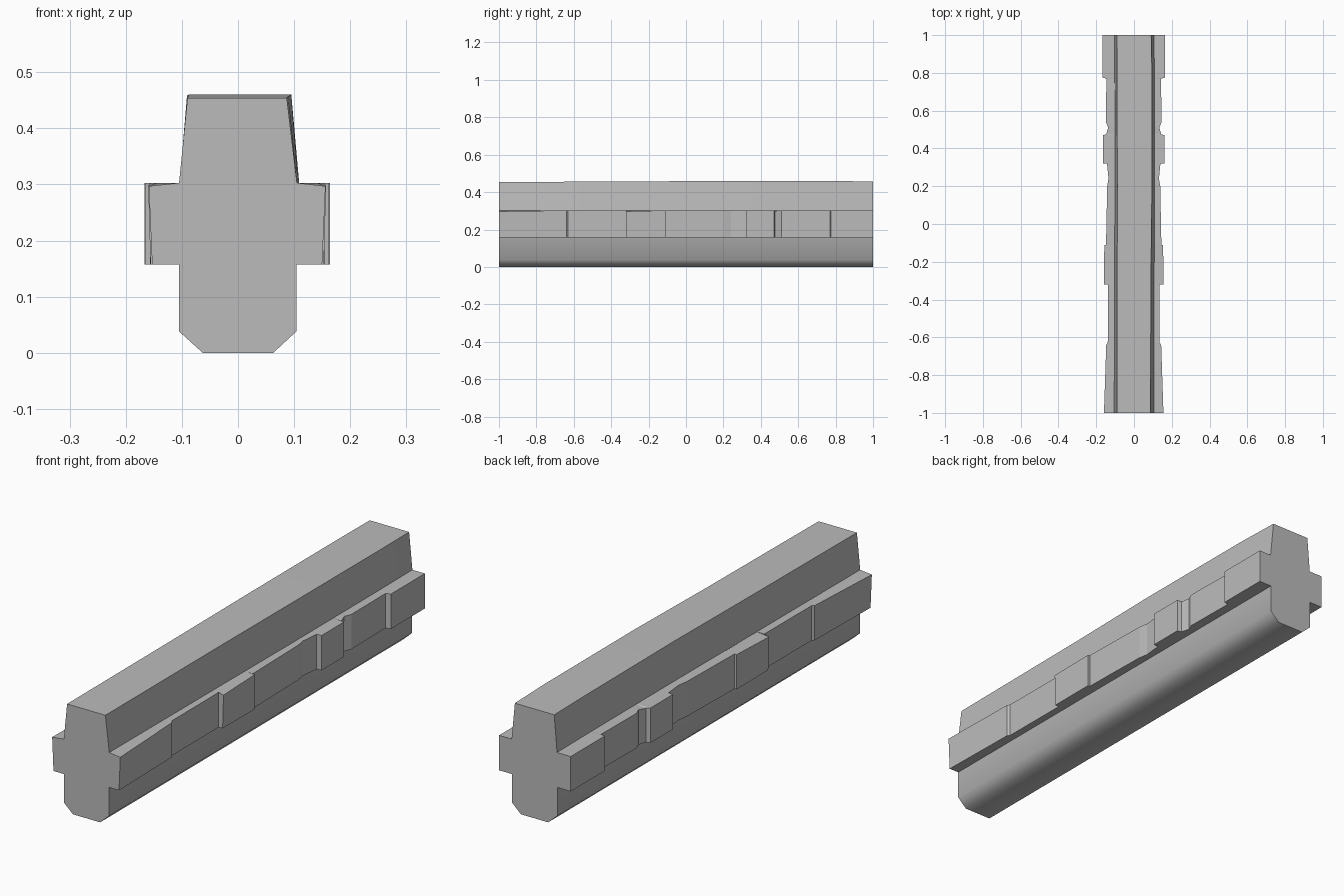
import bpy
import bmesh
from math import radians

cube = bpy.data.objects.get("Cube")
if cube:
    bpy.data.objects.remove(cube, do_unlink=True)

grey = bpy.data.materials.new("light grey")
grey.use_nodes = True
colour = (0.5, 0.5, 0.5, 1)
grey.diffuse_color = colour
grey.node_tree.nodes["Principled BSDF"].inputs["Base Color"].default_value = colour


def loft(name, sections):
    """Join matching closed sections into a capped solid."""
    bm = bmesh.new()
    rings = [[bm.verts.new(p) for p in s] for s in sections]
    n = len(rings[0])
    for a, b in zip(rings, rings[1:]):
        for i in range(n):
            j = (i + 1) % n
            bm.faces.new((a[i], a[j], b[j], b[i]))
    bm.faces.new(rings[0])
    bm.faces.new(rings[-1])
    bmesh.ops.remove_doubles(bm, verts=bm.verts, dist=0.0002)
    bmesh.ops.dissolve_degenerate(bm, edges=bm.edges, dist=0.0002)
    bmesh.ops.recalc_face_normals(bm, faces=bm.faces)
    mesh = bpy.data.meshes.new(name)
    bm.to_mesh(mesh)
    bm.free()
    mesh.materials.append(grey)
    obj = bpy.data.objects.new(name, mesh)
    bpy.context.collection.objects.link(obj)
    return obj


# Main beam: chamfered foot and tapered crown that sways slightly along its length
def beam_section(y, left, right, z, shift):
    return [(x, y, h) for x, h in (
        (-0.063, 0), (0.063, 0), (0.104, 0.038), (0.104, 0.303),
        (0.105 + shift, 0.303), (right, z), (left, z),
        (-0.105 + shift, 0.303), (-0.105, 0.303), (-0.105, 0.038))]


beam = loft("beam", [beam_section(*s) for s in (
    (-1, -0.09, 0.087, 0.454, 0),
    (-0.25, -0.089, 0.09, 0.457, 0.002),
    (0.2, -0.088, 0.095, 0.46, 0.004),
    (0.8, -0.09, 0.095, 0.459, 0.003),
    (1, -0.091, 0.091, 0.457, 0.001))])
bpy.context.view_layer.objects.active = beam
beam.select_set(True)
bpy.ops.object.shade_smooth_by_angle(angle=radians(52))

# Side rails: y, half width, outward lean of the top, drop of the outer top edge
RAIL = (
    (-1, 0.15, 0.006, 0.006), (-0.64, 0.144, 0, 0.001),
    (-0.63, 0.136, 0, 0), (-0.32, 0.135, 0, 0),
    (-0.32, 0.153, 0.004, 0.006), (-0.11, 0.154, 0, 0.001),
    (-0.11, 0.145, 0, 0), (0.2, 0.139, 0, 0),
    (0.24, 0.132, 0, 0), (0.32, 0.14, 0, 0),
    (0.32, 0.162, 0, 0), (0.47, 0.162, 0, 0),
    (0.475, 0.144, 0, 0.004), (0.51, 0.134, 0, 0),
    (0.54, 0.146, 0, 0), (0.77, 0.143, 0, 0.001),
    (0.775, 0.164, 0, 0), (1, 0.164, 0, 0))

for name, side, extra in (("left_rail", 1, 0), ("right_rail", -1, 0.003)):
    loft(name, [[(side * 0.103, y, 0.157),
                 (side * (w + extra), y, 0.157),
                 (side * (w + extra + lean), y, 0.303 - drop),
                 (side * 0.103, y, 0.303)]
                for y, w, lean, drop in RAIL])
